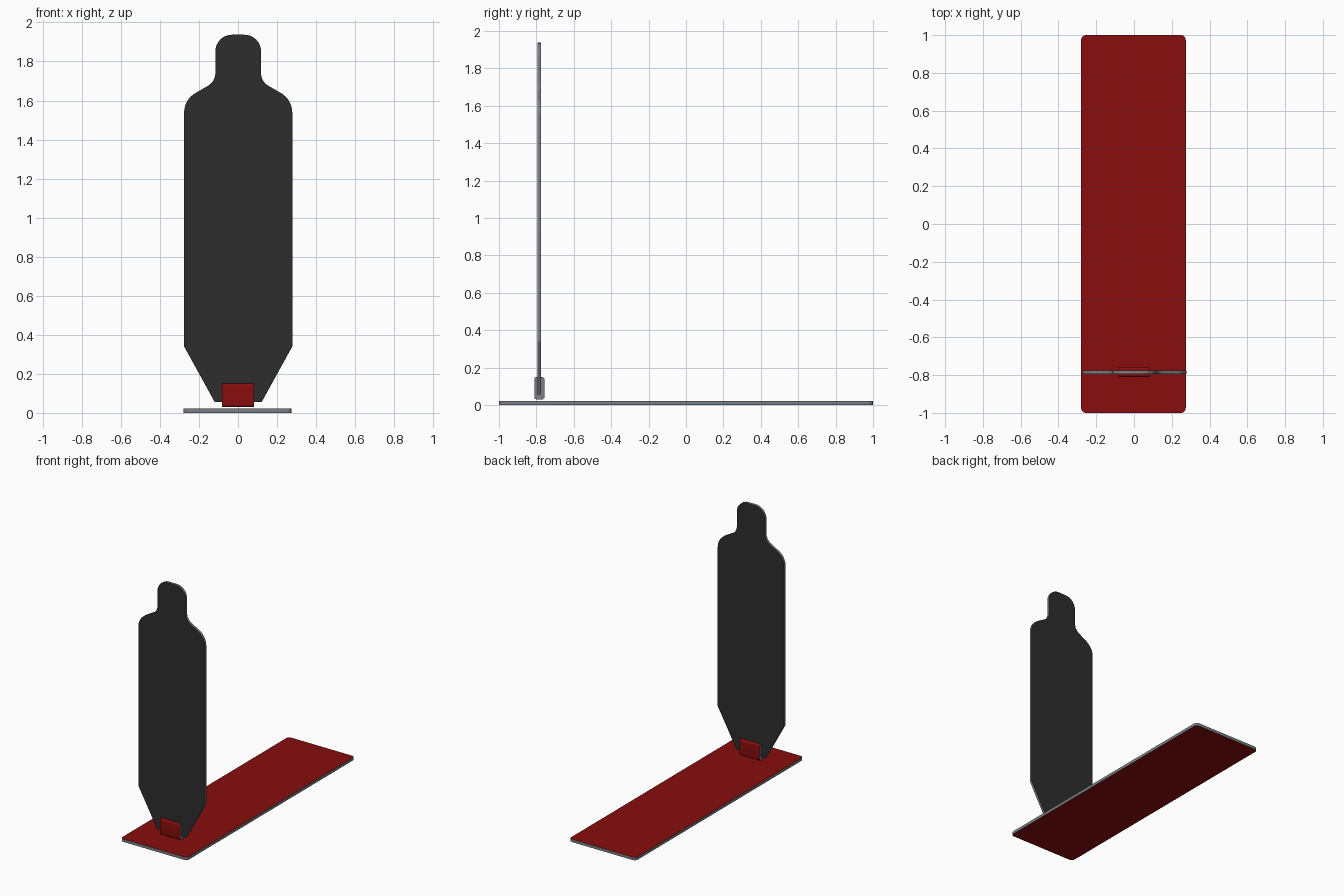
import bpy, math
from mathutils import Vector, Matrix

cube = bpy.data.objects.get("Cube")
if cube:
    bpy.data.objects.remove(cube, do_unlink=True)


def material(name, rgb):
    m = bpy.data.materials.new(name)
    m.use_nodes = True
    m.diffuse_color = (*rgb, 1)
    m.node_tree.nodes["Principled BSDF"].inputs["Base Color"].default_value = (*rgb, 1)
    return m


red = material("deep red", (0.25, 0.004, 0.004))
charcoal = material("charcoal", (0.027, 0.027, 0.027))
grey = material("edge grey", (0.2, 0.21, 0.23))


def fillet(corners, steps=8):
    """Round the corners (x, y, radius) of a closed outline."""
    out = []
    for i, (x, y, r) in enumerate(corners):
        p = Vector((x, y))
        if r == 0:
            out.append(p)
            continue
        a = (Vector(corners[i - 1][:2]) - p).normalized()
        b = (Vector(corners[(i + 1) % len(corners)][:2]) - p).normalized()
        half = a.angle(b) / 2
        centre = p + (a + b).normalized() * r / math.sin(half)
        start = p + a * r / math.tan(half) - centre
        end = p + b * r / math.tan(half) - centre
        sweep = start.angle_signed(end)
        for k in range(steps + 1):
            out.append(centre + Matrix.Rotation(-sweep * k / steps, 2) @ start)
    return out


def plate(name, outline, place, thickness, cap_mat, rim_mat):
    """Extrude an outline symmetrically; place(u, v, w) maps it into the world."""
    n = len(outline)
    verts = [place(p.x, p.y, w) for w in (-thickness / 2, thickness / 2) for p in outline]
    faces = [list(range(n))[::-1], list(range(n, 2 * n))]
    faces += [[i, (i + 1) % n, n + (i + 1) % n, n + i] for i in range(n)]
    mesh = bpy.data.meshes.new(name)
    mesh.from_pydata(verts, [], faces)
    mesh.materials.append(cap_mat)
    mesh.materials.append(rim_mat)
    for f in mesh.polygons:
        f.material_index = 0 if f.index < 2 else 1
    obj = bpy.data.objects.new(name, mesh)
    bpy.context.collection.objects.link(obj)
    # consistent outward normals, smooth rounded corners
    bpy.ops.object.select_all(action='DESELECT')
    obj.select_set(True)
    bpy.context.view_layer.objects.active = obj
    bpy.ops.object.mode_set(mode='EDIT')
    bpy.ops.mesh.select_all(action='SELECT')
    bpy.ops.mesh.normals_make_consistent(inside=False)
    bpy.ops.object.mode_set(mode='OBJECT')
    bpy.ops.object.shade_smooth_by_angle(angle=math.radians(25))
    return obj


def rectangle(x0, x1, y0, y1, r):
    return fillet([(x0, y0, r), (x1, y0, r), (x1, y1, r), (x0, y1, r)])


# Long base plate lying on the ground
plate("base_plate", rectangle(-0.28, 0.274, -1, 1, 0.025),
      lambda u, v, w: (u, v, 0.011 + w), 0.022, red, grey)

# Upright silhouette panel: tapered foot, sloped shoulders, rounded head
half = [(0.12, 0.055, 0), (0.277, 0.34, 0), (0.277, 1.605, 0.115),
        (0.117, 1.697, 0.075), (0.117, 1.937, 0.085)]
corners = half + [(-x, z, r) for x, z, r in reversed(half)]
plate("silhouette_panel", fillet(corners),
      lambda u, v, w: (u + 0.001, -0.784 + w, v), 0.018, charcoal, grey)

# Clamp block gripping the foot of the panel
plate("clamp", rectangle(-0.811, -0.757, 0.029, 0.15, 0.014),
      lambda u, v, w: (w, u, v), 0.166, grey, red)
